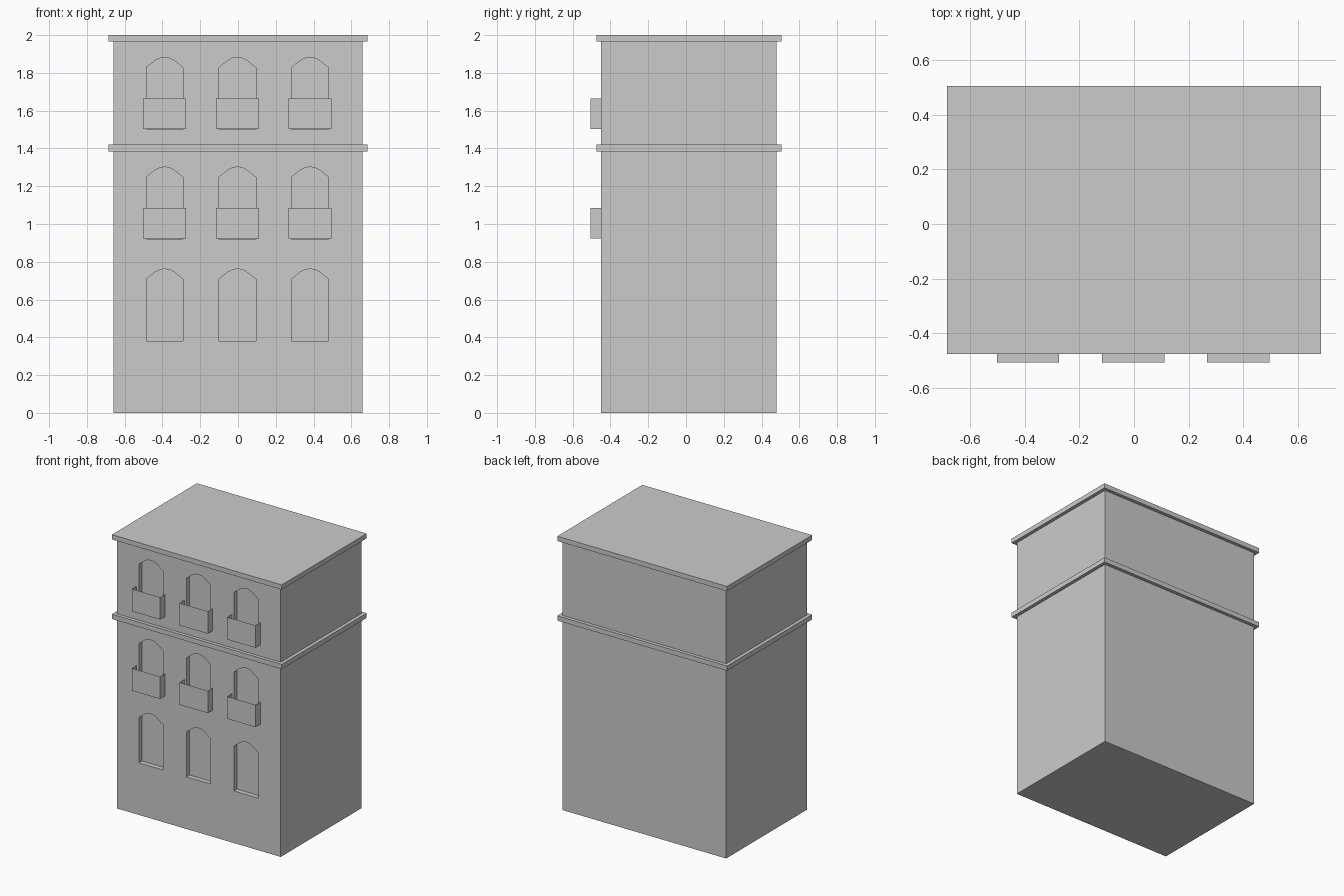
import bpy, bmesh

if "Cube" in bpy.data.objects:
    bpy.data.objects.remove(bpy.data.objects["Cube"])

COLUMNS = (-0.388, -0.003, 0.381)
WINDOW_ROWS = (0.38, 0.92, 1.50)      # sill heights
BALCONY_ROWS = (0.923, 1.502)
FRONT_Y, BACK_Y = -0.45, 0.48


def finish(bm, name):
    bmesh.ops.recalc_face_normals(bm, faces=bm.faces)
    mesh = bpy.data.meshes.new(name)
    bm.to_mesh(mesh)
    bm.free()
    obj = bpy.data.objects.new(name, mesh)
    bpy.context.collection.objects.link(obj)
    return obj


# Building shell: rectangular rings stepping out at the ledge and cornice
def build_shell():
    step = 0.025
    profile = [(0, 0), (1.385, 0), (1.385, step), (1.42, step), (1.42, 0),
               (1.965, 0), (1.965, step), (2.0, step)]
    bm = bmesh.new()
    rings = []
    for z, o in profile:
        x, y0, y1 = 0.66 + o, FRONT_Y - o, BACK_Y + o
        rings.append([bm.verts.new(p) for p in
                      ((-x, y0, z), (x, y0, z), (x, y1, z), (-x, y1, z))])
    for a, b in zip(rings, rings[1:]):
        for i in range(4):
            j = (i + 1) % 4
            bm.faces.new((a[i], a[j], b[j], b[i]))
    bm.faces.new(rings[0])
    bm.faces.new(rings[-1])
    return finish(bm, "building_shell")


# Arched prisms that cut the window recesses
def build_window_cutters(depth=0.035):
    arch = [(0.0975, 0.328), (0.05, 0.366), (0.025, 0.378)]
    right = [(0.0975, 0)] + arch
    outline = right + [(0, 0.382)] + [(-x, z) for x, z in reversed(right)]
    bm = bmesh.new()
    for cx in COLUMNS:
        for cz in WINDOW_ROWS:
            face = bm.faces.new([bm.verts.new((cx + x, FRONT_Y + depth, cz + z))
                                 for x, z in outline])
            ext = bmesh.ops.extrude_face_region(bm, geom=[face], use_keep_orig=True)
            verts = [v for v in ext["geom"] if isinstance(v, bmesh.types.BMVert)]
            bmesh.ops.translate(bm, verts=verts, vec=(0, -0.2, 0))
    return finish(bm, "window_cutters")


# Balcony: thin tray with front, two sides and floor, open to the window
def build_balcony(cx, z0, half=0.114, height=0.163, depth=0.056):
    bm = bmesh.new()
    y0 = FRONT_Y - depth
    path = [(cx - half, FRONT_Y), (cx - half, y0), (cx + half, y0), (cx + half, FRONT_Y)]
    low = [bm.verts.new((x, y, z0)) for x, y in path]
    top = [bm.verts.new((x, y, z0 + height)) for x, y in path]
    for i in range(3):
        bm.faces.new((low[i], low[i + 1], top[i + 1], top[i]))
    floor = bm.faces.new(low[::-1])
    bm.normal_update()
    if floor.normal.z > 0:
        bmesh.ops.reverse_faces(bm, faces=bm.faces)
    return finish(bm, "balcony")


shell = build_shell()
cutters = build_window_cutters()
cutters.hide_render = True
cut = shell.modifiers.new("window_recesses", 'BOOLEAN')
cut.operation = 'DIFFERENCE'
cut.solver = 'EXACT'
cut.object = cutters
bpy.context.view_layer.objects.active = shell
bpy.ops.object.modifier_apply(modifier=cut.name)
bpy.data.objects.remove(cutters)

for x in COLUMNS:
    for z in BALCONY_ROWS:
        build_balcony(x, z)
